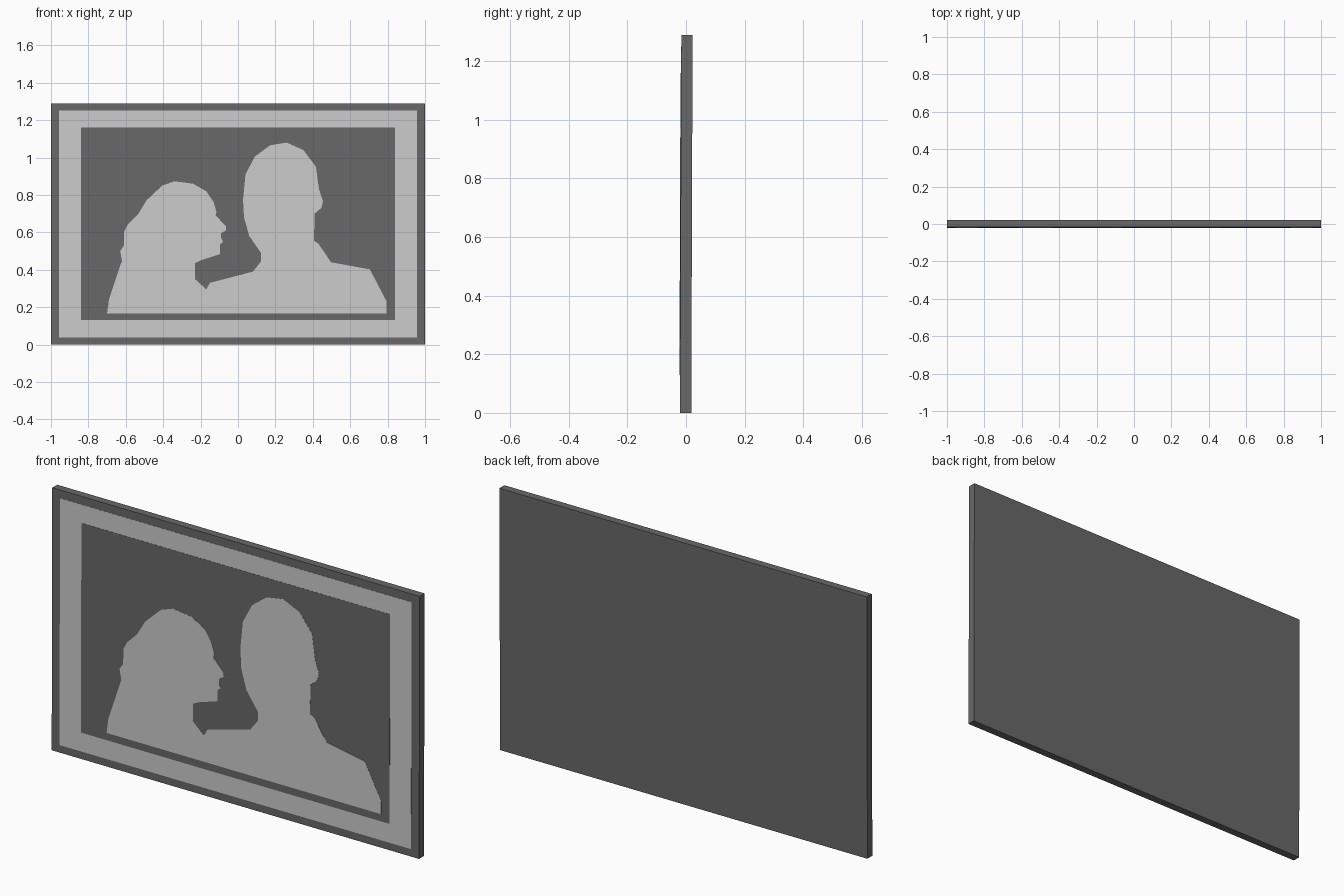
import bpy, bmesh

if "Cube" in bpy.data.objects:
    bpy.data.objects.remove(bpy.data.objects["Cube"])

H = 1.29        # picture height
LEAN = 0.0045   # slight backward lean at the top


def material(name, v):
    m = bpy.data.materials.new(name)
    m.diffuse_color = (v, v, v, 1)
    m.use_nodes = True
    m.node_tree.nodes["Principled BSDF"].inputs["Base Color"].default_value = m.diffuse_color
    return m


dark = material("dark grey", 0.138)
light = material("light grey", 0.6)


def plate(name, outline, y_front, y_back, mat):
    """Extrude an (x, z) outline from y_front to y_back and lean it back."""
    bm = bmesh.new()
    face = bm.faces.new([bm.verts.new((x, y_front, z)) for x, z in outline])
    ext = bmesh.ops.extrude_face_region(bm, geom=[face], use_keep_orig=True)
    for g in ext["geom"]:
        if isinstance(g, bmesh.types.BMVert):
            g.co.y = y_back
    for v in bm.verts:
        v.co.y += LEAN * v.co.z / H
    bmesh.ops.recalc_face_normals(bm, faces=bm.faces)
    bmesh.ops.triangulate(bm, faces=[f for f in bm.faces if len(f.verts) > 4])
    me = bpy.data.meshes.new(name)
    bm.to_mesh(me)
    bm.free()
    me.materials.append(mat)
    ob = bpy.data.objects.new(name, me)
    bpy.context.collection.objects.link(ob)
    return ob


def rect(hx, z0, z1):
    return [(-hx, z0), (hx, z0), (hx, z1), (-hx, z1)]


# Frame block, light mat border and dark picture ground
plate("frame_board", rect(1.0, 0, H), -0.0205, 0.018, dark)
plate("mat_border", rect(0.957, 0.037, 1.25), -0.0213, -0.0195, light)
plate("picture_ground", rect(0.84, 0.13, 1.16), -0.0221, -0.0205, dark)

# Couple silhouette, in hundredths of a unit (x, z)
couple = [
    # long hair, back to crown
    (-70, 16.6), (-69, 24), (-62.5, 43.5), (-62, 44.5), (-63, 50), (-61, 53),
    (-61, 60), (-59, 64), (-53.5, 69.5), (-49, 77), (-40.5, 85), (-34, 87.3),
    (-24, 86), (-17, 82), (-13, 76),
    # face profile and chin
    (-11.5, 71), (-12, 69), (-10, 67), (-6.3, 63), (-6.5, 61), (-9, 59.5),
    (-9, 57), (-8, 55), (-9.7, 53.5), (-9.7, 48.3), (-20, 45), (-23, 43.5),
    (-23, 35), (-17, 29.5), (-15, 33),
    # second figure: shoulder, back of head, crown
    (8, 39), (12.3, 44.5), (12.3, 49), (6, 58), (3.2, 68), (2.7, 77.5),
    (4, 91), (9, 100.5), (17, 106.5), (26, 108), (35, 104), (41.7, 95),
    # ear, neck and shoulder
    (43.3, 83), (45.5, 76.5), (44.5, 73), (41, 70), (40.6, 55.5), (43, 54),
    (49.7, 44), (70.5, 40.2), (79.5, 23), (79.5, 16.6),
]
plate("couple_silhouette", [(x / 100, z / 100) for x, z in couple],
      -0.0229, -0.0215, light)
